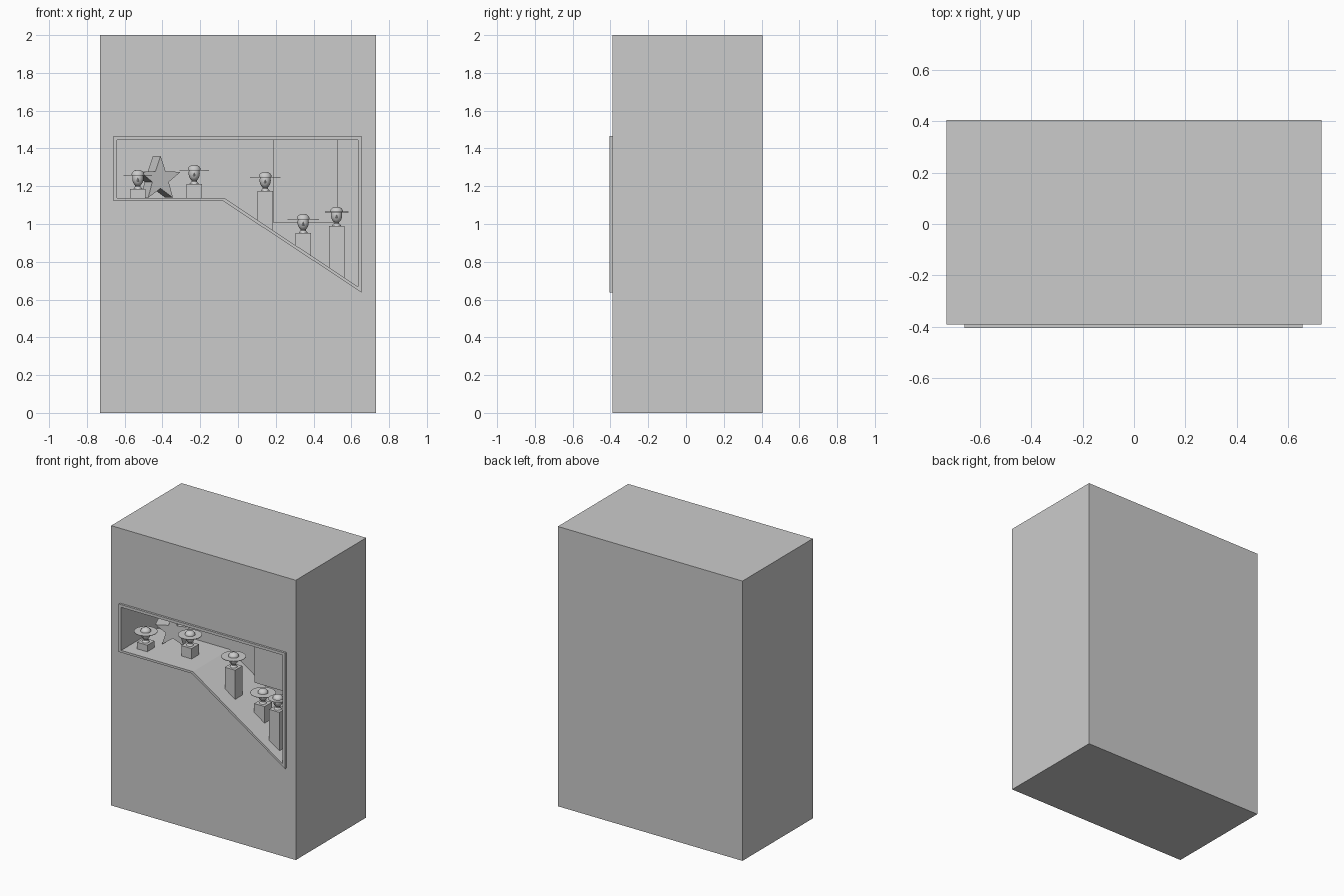
import bpy, bmesh, math

if "Cube" in bpy.data.objects:
    bpy.data.objects.remove(bpy.data.objects["Cube"])

FRONT = -0.39          # cabinet front plane
DEPTH = 0.40           # niche depth
OUTER = [(-0.66, 1.465), (0.655, 1.465), (0.655, 0.637), (-0.08, 1.122), (-0.66, 1.122)]
INNER = [(-0.64, 1.445), (0.635, 1.445), (0.635, 0.668), (-0.073, 1.138), (-0.64, 1.138)]


def finish(name, bm, smooth=False):
    bmesh.ops.recalc_face_normals(bm, faces=bm.faces)
    mesh = bpy.data.meshes.new(name)
    bm.to_mesh(mesh)
    bm.free()
    obj = bpy.data.objects.new(name, mesh)
    bpy.context.collection.objects.link(obj)
    bpy.context.view_layer.objects.active = obj
    if smooth:
        bpy.ops.object.select_all(action='DESELECT')
        obj.select_set(True)
        bpy.ops.object.shade_smooth_by_angle(angle=math.radians(40))
    return obj


def prism(name, outline, y0, y1):
    """Extrude an x-z outline from y0 to y1."""
    bm = bmesh.new()
    a = [bm.verts.new((x, y0, z)) for x, z in outline]
    b = [bm.verts.new((x, y1, z)) for x, z in outline]
    bm.faces.new(a)
    bm.faces.new(b[::-1])
    for i in range(len(a)):
        j = (i + 1) % len(a)
        bm.faces.new((a[i], b[i], b[j], a[j]))
    return finish(name, bm)


def rect(x0, x1, z0, z1):
    return [(x0, z0), (x1, z0), (x1, z1), (x0, z1)]


def lathe(name, profile, loc, sides=24, squash=1.0):
    """Revolve an (r, z) profile around a vertical axis."""
    bm = bmesh.new()
    rings = []
    for r, z in profile:
        rings.append([bm.verts.new((loc[0] + r * squash * math.cos(2 * math.pi * k / sides),
                                    loc[1] + r * math.sin(2 * math.pi * k / sides),
                                    loc[2] + z)) for k in range(sides)])
    for lo, hi in zip(rings, rings[1:]):
        for k in range(sides):
            n = (k + 1) % sides
            bm.faces.new((lo[k], lo[n], hi[n], hi[k]))
    bm.faces.new(rings[0])
    bm.faces.new(rings[-1])
    return finish(name, bm, True)


# Cabinet with the niche cut into its front
cabinet = prism("cabinet", rect(-0.73, 0.73, 0, 2), FRONT, 0.405)
cutter = prism("niche_cutter", INNER, FRONT - 0.1, FRONT + DEPTH)
cutter.hide_render = True
bpy.context.view_layer.objects.active = cabinet
cut = cabinet.modifiers.new("niche", 'BOOLEAN')
cut.object = cutter
cut.operation = 'DIFFERENCE'
cut.solver = 'EXACT'
bpy.ops.object.modifier_apply(modifier=cut.name)
bpy.data.objects.remove(cutter)

# Raised window frame
bm = bmesh.new()
loops = [[bm.verts.new((x, y, z)) for x, z in pts]
         for pts, y in ((OUTER, FRONT), (OUTER, -0.405), (INNER, -0.405), (INNER, FRONT))]
for p, q in zip(loops, loops[1:]):
    for i in range(5):
        j = (i + 1) % 5
        bm.faces.new((p[i], p[j], q[j], q[i]))
finish("window_frame", bm)

# Hanging panel at the back of the niche
prism("back_panel", rect(0.188, 0.527, 1.005, 1.445), FRONT + 0.31, FRONT + DEPTH)

# Extruded star, turned slightly
star_pts = []
for i in range(10):
    r = 0.122 if i % 2 == 0 else 0.05
    t = math.pi / 2 + i * math.pi / 5
    star_pts.append((r * math.cos(t), r * math.sin(t)))
star = prism("star", star_pts, 0, 0.1)
star.rotation_euler.z = math.radians(24)
star.location = (-0.41, FRONT + 0.24, 1.238)


def floor_z(x):
    (x0, z0), (x1, z1) = INNER[3], INNER[2]
    return z0 if x < x0 else z0 + (x - x0) * (z1 - z0) / (x1 - x0)


def display(i, x, d, top, brim):
    y, h = FRONT + d, 0.041
    # Pedestal standing on the flat or sloping floor
    prism(f"pedestal_{i}", [(x - h, floor_z(x - h)), (x + h, floor_z(x + h)),
                            (x + h, top), (x - h, top)], y - h, y + h)
    loc = (x, y, top)
    # Neck and head
    lathe(f"neck_{i}", [(0.024, 0), (0.021, 0.006), (0.014, 0.013), (0.014, 0.035)], loc)
    arc = [math.radians(-80 + 16 * k) for k in range(11)]
    lathe(f"head_{i}", [(0.033 * math.cos(a), 0.056 + 0.041 * math.sin(a)) for a in arc],
          loc, squash=0.9)
    # Nose
    bm = bmesh.new()
    bmesh.ops.create_cone(bm, segments=4, radius1=0.006, radius2=0.001, depth=0.018, cap_ends=True)
    bmesh.ops.translate(bm, verts=bm.verts, vec=(x, y - 0.032, top + 0.05))
    finish(f"nose_{i}", bm)
    # Hat: thin brim and domed crown
    lathe(f"hat_brim_{i}", [(brim, 0.072), (brim, 0.075)], loc, 32)
    dome = [math.radians(11 * k) for k in range(8)]
    lathe(f"hat_crown_{i}", [(0.034 * math.cos(a), 0.075 + 0.027 * math.sin(a)) for a in dome], loc)


# x, depth in niche, pedestal top, brim radius
for i, spec in enumerate([(-0.53, 0.105, 1.185, 0.076), (-0.232, 0.18, 1.212, 0.078),
                          (0.144, 0.135, 1.175, 0.08), (0.345, 0.18, 0.952, 0.083),
                          (0.522, 0.095, 0.99, 0.062)], 1):
    display(i, *spec)
